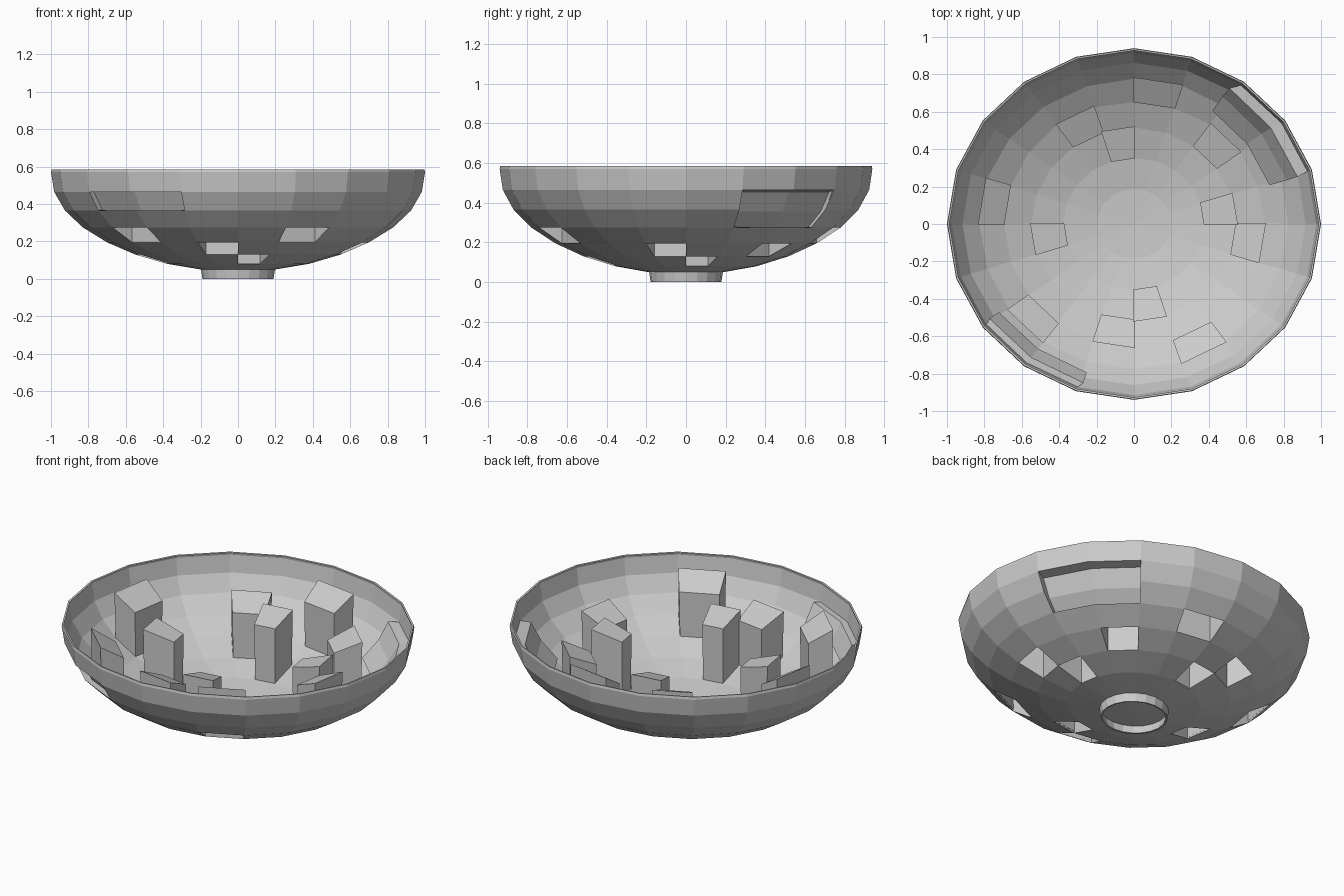
import bpy, bmesh, math
from mathutils import Vector

if "Cube" in bpy.data.objects:
    bpy.data.objects.remove(bpy.data.objects["Cube"])

SEG = 20
SQUASH = 0.94          # the plan is slightly oval


def make_object(name, bm, thickness):
    mesh = bpy.data.meshes.new(name)
    bm.to_mesh(mesh)
    bm.free()
    ob = bpy.data.objects.new(name, mesh)
    bpy.context.collection.objects.link(ob)
    mod = ob.modifiers.new("shell", 'SOLIDIFY')
    mod.thickness = thickness
    mod.offset = -1
    return ob


def lathe(bm, profile):
    """Outward-facing quads; returns them as faces[row][column]."""
    rings = []
    for r, z in profile:
        angles = [2 * math.pi * k / SEG for k in range(SEG)]
        rings.append([bm.verts.new((r * math.cos(a), r * SQUASH * math.sin(a), z))
                      for a in angles])
    faces = []
    for lo, hi in zip(rings, rings[1:]):
        row = []
        for k in range(SEG):
            n = (k + 1) % SEG
            row.append(bm.faces.new((lo[k], lo[n], hi[n], hi[k])))
        faces.append(row)
    return rings, faces


def push(bm, region, shift):
    """Extrude a patch of the bowl, leaving an opening outside."""
    res = bmesh.ops.extrude_face_region(bm, geom=region)
    verts = [g for g in res["geom"] if isinstance(g, bmesh.types.BMVert)]
    bmesh.ops.translate(bm, verts=verts, vec=Vector(shift))
    old = [f for f in region if f.is_valid]
    if old:
        bmesh.ops.delete(bm, geom=old, context='FACES')


# Bowl shell
bm = bmesh.new()
profile = [(0.2, 0.05), (0.38, 0.08), (0.55, 0.13), (0.70, 0.195), (0.83, 0.275),
           (0.925, 0.365), (0.983, 0.465), (1.0, 0.57), (0.997, 0.585)]
rings, faces = lathe(bm, profile)
pole = bm.verts.new((0, 0, 0.042))
for k in range(SEG):
    bm.faces.new((pole, rings[0][(k + 1) % SEG], rings[0][k]))

# Towers: single faces lifted straight up, as (row, lift, columns)
for row, lift, columns in [(1, 0.34, (0, 5, 10, 15)),
                           (2, 0.28, (2, 6, 14, 19)),
                           (3, 0.275, (4, 9, 12, 16))]:
    for k in columns:
        push(bm, [faces[row][k]], (0, 0, lift))

# Wall recesses: back right and front left
push(bm, [faces[r][k] for r in (4, 5) for k in (1, 2)], (-0.06, -0.025, -0.01))
push(bm, [faces[5][k] for k in (12, 13)], (0.025, 0.03, 0))
make_object("bowl", bm, 0.01)

# Foot ring
bm = bmesh.new()
lathe(bm, [(0.19, 0.0), (0.198, 0.052)])
make_object("foot_ring", bm, 0.01)
